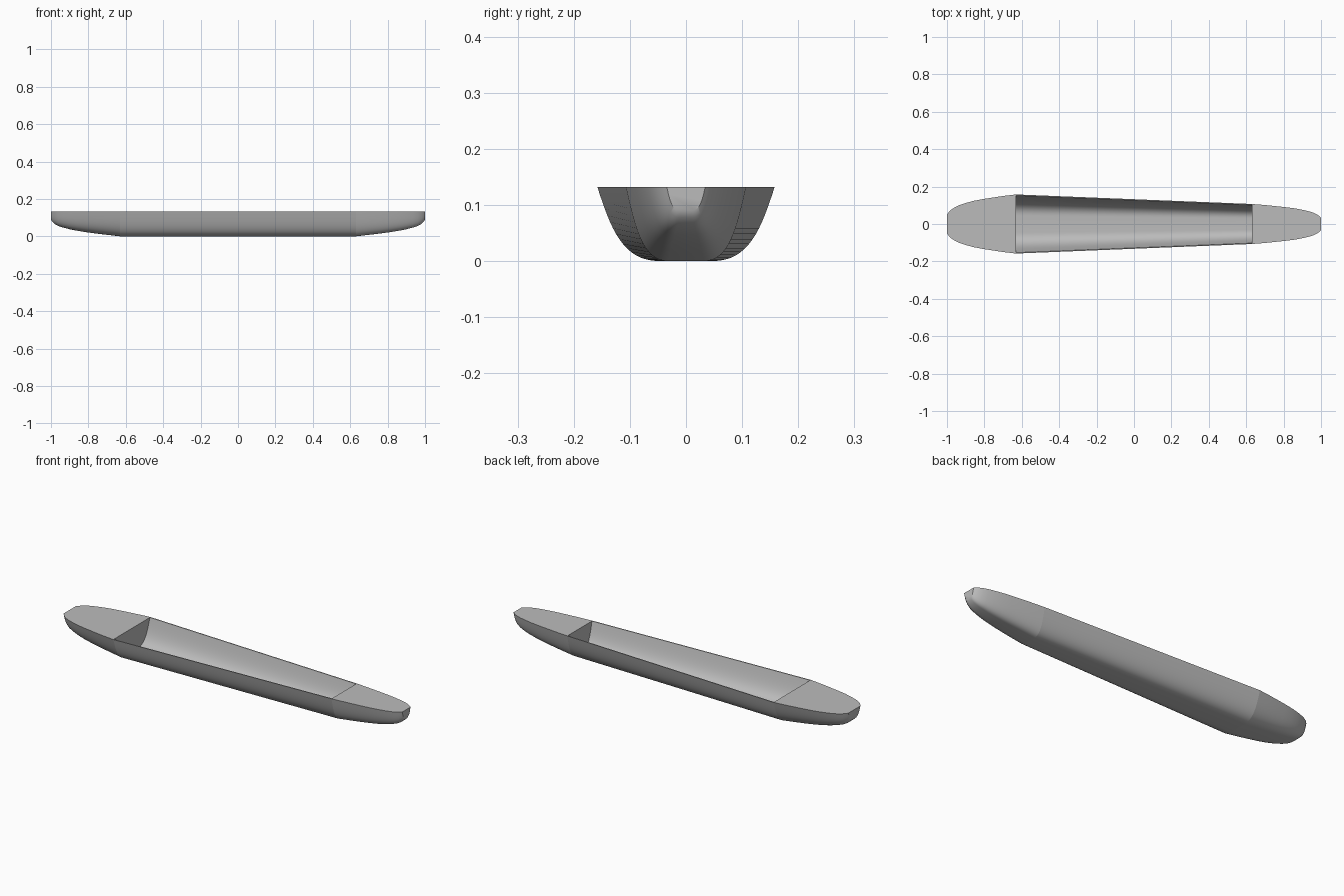
import bpy, bmesh, math

cube = bpy.data.objects.get("Cube")
if cube:
    bpy.data.objects.remove(cube)

TOP = 0.132        # deck height
JOINT = 0.63       # where the end decks meet the open middle
WALL = 0.005
STEPS = 16

grey = bpy.data.materials.new("hull grey")
grey.use_nodes = True
colour = (0.5, 0.5, 0.5, 1)
grey.diffuse_color = colour
grey.node_tree.nodes["Principled BSDF"].inputs["Base Color"].default_value = colour


def section(x, half_width, floor):
    """Flat-bottomed U section running from one gunwale to the other."""
    half = []
    for i in range(STEPS + 1):
        t = i / STEPS
        s = 1 - t
        y = 0.3 * s**3 + 3 * 0.72 * s * s * t + 3 * 0.85 * s * t * t + t**3
        z = 3 * 0.45 * s * t * t + t**3
        half.append((y * half_width, floor + z * (TOP - floor)))
    return [(x, -y, z) for y, z in reversed(half)] + [(x, y, z) for y, z in half]


def loft(bm, sections):
    rows = [[bm.verts.new(p) for p in s] for s in sections]
    for a, b in zip(rows, rows[1:]):
        for i in range(len(a) - 1):
            bm.faces.new((a[i], a[i + 1], b[i + 1], b[i]))
    return rows


def finish(bm, name):
    bmesh.ops.recalc_face_normals(bm, faces=bm.faces[:])
    mesh = bpy.data.meshes.new(name)
    bm.to_mesh(mesh)
    bm.free()
    mesh.materials.append(grey)
    obj = bpy.data.objects.new(name, mesh)
    bpy.context.collection.objects.link(obj)
    bpy.ops.object.select_all(action="DESELECT")
    obj.select_set(True)
    bpy.context.view_layer.objects.active = obj
    bpy.ops.object.shade_smooth_by_angle(angle=math.radians(35))


# Distance from the centre, share of the joint width, keel height
STATIONS = [(JOINT, 1, 0), (0.69, 0.955, 0.007), (0.75, 0.90, 0.014),
            (0.81, 0.84, 0.022), (0.86, 0.78, 0.030), (0.90, 0.71, 0.038),
            (0.935, 0.635, 0.047), (0.96, 0.56, 0.055), (0.98, 0.47, 0.066),
            (0.993, 0.38, 0.078), (1.0, 0.32, 0.09)]


def end_piece(name, side, half_width):
    """Solid decked end with a bulkhead facing the open middle."""
    bm = bmesh.new()
    rows = loft(bm, [section(side * d, half_width * w, k) for d, w, k in STATIONS])
    for a, b in zip(rows, rows[1:]):
        bm.faces.new((a[0], b[0], b[-1], a[-1]))
    bm.faces.new(rows[0])
    bm.faces.new(rows[-1])
    finish(bm, name)


WIDE, NARROW = 0.158, 0.107
end_piece("wide_end", -1, WIDE)
end_piece("narrow_end", 1, NARROW)

# Open middle: outer skin, inner skin and the gunwale strips between them
bm = bmesh.new()
outer = loft(bm, [section(-JOINT, WIDE, 0), section(JOINT, NARROW, 0)])
inner = loft(bm, [section(-JOINT, WIDE - WALL, WALL), section(JOINT, NARROW - WALL, WALL)])
for i in (0, -1):
    bm.faces.new((outer[0][i], outer[1][i], inner[1][i], inner[0][i]))
finish(bm, "open_middle")
